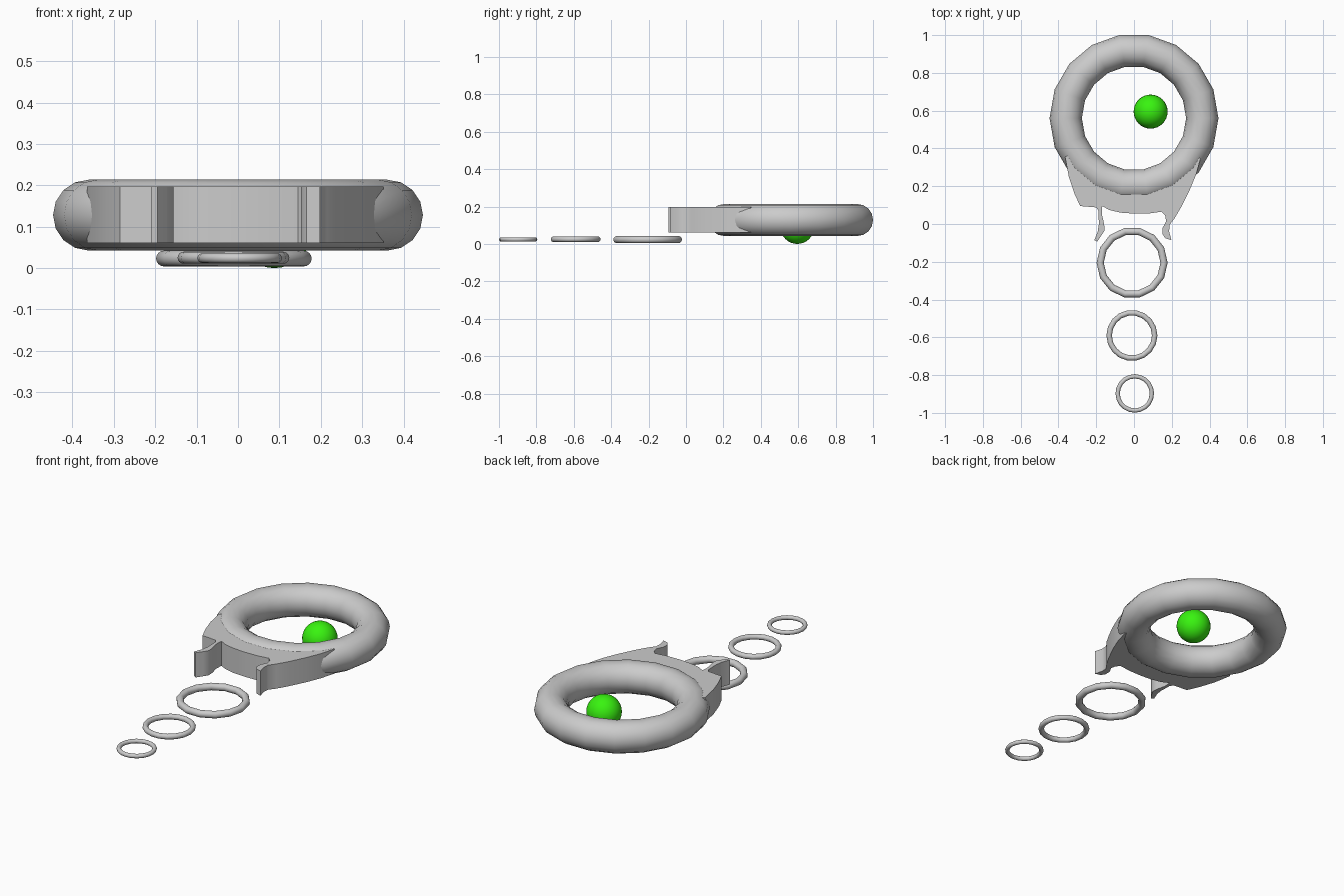
import bpy, bmesh
from math import sin, cos, radians

if "Cube" in bpy.data.objects:
    bpy.data.objects.remove(bpy.data.objects["Cube"])


def smooth(obj):
    bpy.ops.object.select_all(action='DESELECT')
    obj.select_set(True)
    bpy.context.view_layer.objects.active = obj
    bpy.ops.object.shade_smooth_by_angle(angle=radians(40))


def ring(name, loc, outer, minor, segments):
    bpy.ops.mesh.primitive_torus_add(location=loc, major_radius=outer - minor, minor_radius=minor,
                                     major_segments=segments, minor_segments=16)
    obj = bpy.context.object
    obj.name = name
    smooth(obj)


# Large hoop and the three shrinking rings trailing from it
CY = 0.56
ring("main_hoop", (0, CY, 0.128), 0.447, 0.0855, 18)
ring("large_ring", (-0.01, -0.205, 0.023), 0.188, 0.019, 14)
ring("medium_ring", (-0.011, -0.59, 0.025), 0.135, 0.0145, 18)
ring("small_ring", (0.004, -0.897, 0.024), 0.102, 0.0115, 20)

# Bracket with two prongs: outline in plan, closed by an arc inside the hoop
outline = [(-0.365, 0.355), (-0.345, 0.25), (-0.315, 0.16), (-0.285, 0.095),
           (-0.20, 0.088), (-0.188, 0.07), (-0.186, 0.0), (-0.192, -0.04),
           (-0.21, -0.085), (-0.195, -0.094), (-0.172, -0.06), (-0.156, -0.035),
           (-0.158, 0.0), (-0.17, 0.05), (-0.168, 0.095), (-0.13, 0.074),
           (-0.07, 0.06), (0.0, 0.055), (0.08, 0.056), (0.145, 0.065),
           (0.165, 0.045), (0.17, 0.015), (0.152, -0.02), (0.152, -0.055),
           (0.165, -0.075), (0.198, -0.085), (0.186, -0.04), (0.188, -0.005),
           (0.215, 0.03), (0.25, 0.09), (0.295, 0.18), (0.328, 0.26), (0.352, 0.345)]
outline += [(0.36 * cos(radians(a)), CY + 0.36 * sin(radians(a))) for a in range(-30, -151, -10)]
bm = bmesh.new()
base = bm.faces.new([bm.verts.new((x, y, 0.06)) for x, y in outline])
top = bmesh.ops.extrude_face_region(bm, geom=[base])
bmesh.ops.translate(bm, vec=(0, 0, 0.137),
                    verts=[g for g in top["geom"] if isinstance(g, bmesh.types.BMVert)])
if base.is_valid is False or not any(abs(f.normal.z) > 0.9 and f.calc_center_median().z < 0.07 for f in bm.faces):
    bm.faces.new([v for v in base.verts])
bmesh.ops.recalc_face_normals(bm, faces=bm.faces)
mesh = bpy.data.meshes.new("bracket")
bm.to_mesh(mesh)
bm.free()
bracket = bpy.data.objects.new("bracket", mesh)
bpy.context.collection.objects.link(bracket)
smooth(bracket)

# Green ball resting inside the hoop
bpy.ops.mesh.primitive_uv_sphere_add(segments=32, ring_count=16, radius=0.09, location=(0.088, 0.595, 0.09))
ball = bpy.context.object
ball.name = "green_ball"
smooth(ball)
green = bpy.data.materials.new("green")
green.diffuse_color = (0.04, 0.9, 0.005, 1)
green.use_nodes = True
green.node_tree.nodes["Principled BSDF"].inputs["Base Color"].default_value = green.diffuse_color
ball.data.materials.append(green)
